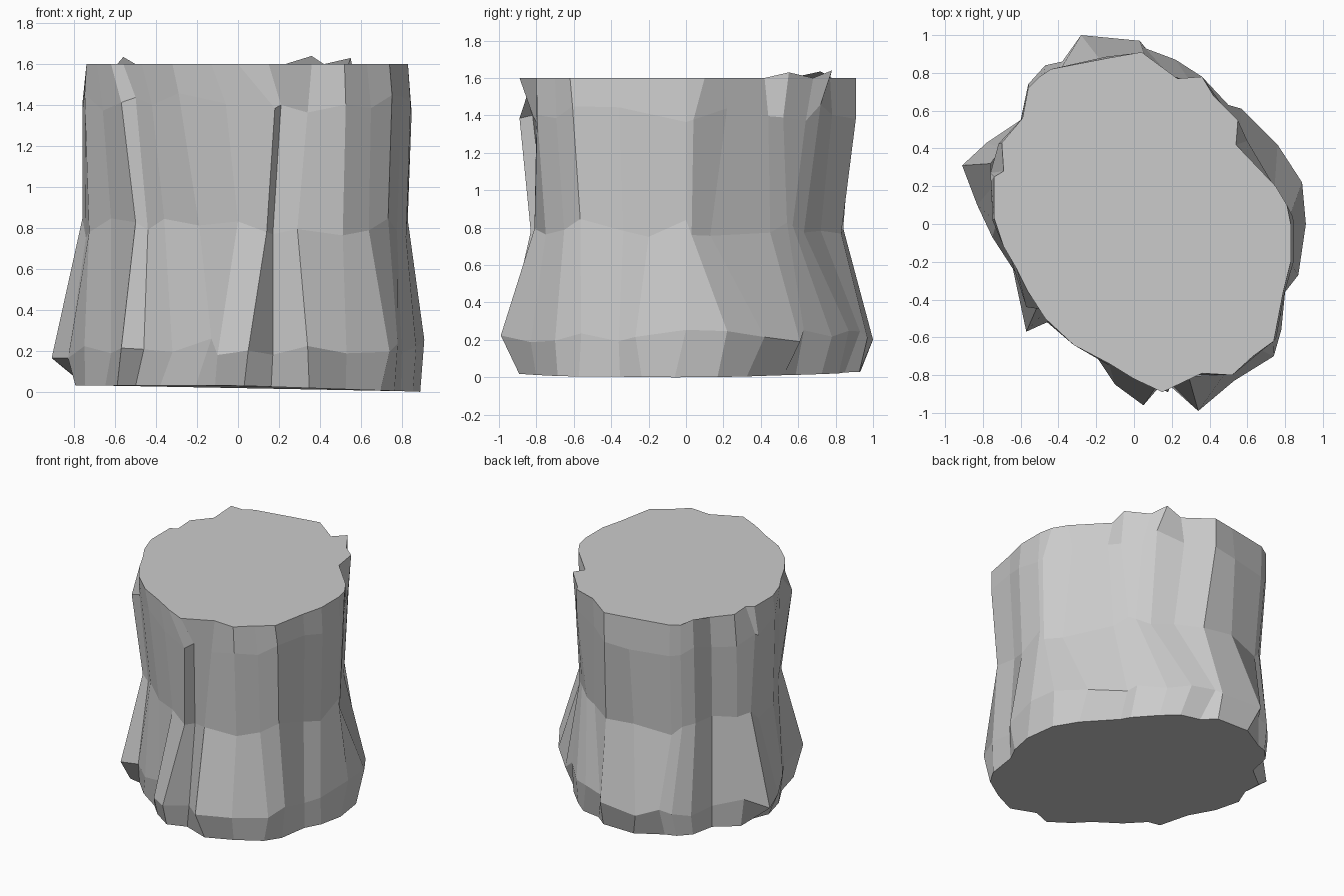
import bpy, bmesh, random
from mathutils import Vector

random.seed(4)

# Outline of the sawn top, counter-clockwise from +x
top = [(.83, 0), (.81, .10), (.75, .20), (.54, .42), (.55, .55), (.42, .68), (.36, .78), (.23, .77),
       (.04, .91), (-.13, .88), (-.44, .82), (-.50, .78), (-.56, .72), (-.59, .56), (-.70, .43), (-.69, .28),
       (-.74, .25), (-.74, .03), (-.69, -.12), (-.62, -.24), (-.56, -.36), (-.47, -.50), (-.32, -.64), (-.13, -.74),
       (0, -.82), (.15, -.89), (.36, -.79), (.52, -.80), (.63, -.70), (.74, -.62), (.79, -.36), (.83, -.20)]

# Outline of the root flare, matching the top point by point
roots = [(.91, 0), (.89, .22), (.76, .42), (.57, .61), (.50, .63), (.36, .78), (.22, .87), (.06, .93),
         (.03, .97), (-.28, 1.0), (-.38, .86), (-.47, .84), (-.56, .74), (-.60, .55), (-.78, .43), (-.91, .31),
         (-.83, .10), (-.75, -.07), (-.62, -.27), (-.57, -.57), (-.46, -.52), (-.32, -.64), (-.13, -.75), (-.10, -.85),
         (.05, -.96), (.17, -.82), (.34, -.99), (.53, -.83), (.74, -.70), (.78, -.56), (.80, -.36), (.87, -.27)]

# Rings: height, height jitter, blend towards roots, x scale, y scale
rings = [(.03, 0, .6, 1.0, 0.98),
         (.21, .05, 1.0, 1.0, 1.0),
         (.80, .05, .20, .98, .93),
         (1.41, .05, .12, 1.01, .99),
         (1.60, 0, 0, 1.0, 1.0)]

# Ridges and grooves in the bark that leave the blended outline: ring -> point -> (x, y)
folds = {
    0: {0: (.89, -.06), 15: (-.74, .29)},
    2: {1: (.82, .03), 2: (.74, .13), 3: (.56, .45), 4: (.50, .54), 5: (.46, .57), 6: (.38, .63),
        7: (.25, .72), 8: (.08, .83), 15: (-.76, .32), 18: (-.62, -.20), 19: (-.50, -.41),
        20: (-.44, -.43), 21: (-.36, -.52), 22: (-.19, -.66), 23: (0, -.77), 24: (.14, -.83),
        25: (.17, -.75), 26: (.29, -.81)},
    3: {1: (.84, .04), 2: (.73, .22), 3: (.60, .44), 4: (.55, .52), 5: (.46, .64), 6: (.40, .72),
        15: (-.76, .27), 18: (-.66, -.16), 19: (-.57, -.44), 20: (-.50, -.45), 21: (-.42, -.53),
        22: (-.29, -.64), 23: (-.06, -.78), 24: (.18, -.89), 25: (.21, -.82), 26: (.34, -.80)}}
splinters = {4: 1.63, 6: 1.64, 12: 1.635}   # raised points on the cut edge

bm = bmesh.new()
loops = []
for k, (z, jitter, blend, sx, sy) in enumerate(rings):
    loop = []
    for i, (t, r) in enumerate(zip(top, roots)):
        p = Vector(t).lerp(Vector(r), blend)
        x, y = folds.get(k, {}).get(i, (p.x * sx, p.y * sy))
        h = z + random.uniform(-jitter, jitter)
        if k == 0:
            h -= .034 * max(0, x)           # underside dips to the right
        if k == len(rings) - 1:
            h = splinters.get(i, z)
        loop.append(bm.verts.new((x, y, h)))
    loops.append(loop)

# Bark walls
n = len(top)
for lower, upper in zip(loops, loops[1:]):
    for i in range(n):
        j = (i + 1) % n
        bm.faces.new((lower[i], lower[j], upper[j], upper[i]))

# Sawn top and underside
bm.faces.new(loops[-1])
bm.faces.new(loops[0][::-1])
low = min(v.co.z for v in bm.verts)
for v in bm.verts:
    v.co.z -= low
bmesh.ops.recalc_face_normals(bm, faces=bm.faces)

mesh = bpy.data.meshes.new("tree_stump")
bm.to_mesh(mesh)
bm.free()
bpy.context.collection.objects.link(bpy.data.objects.new("tree_stump", mesh))
